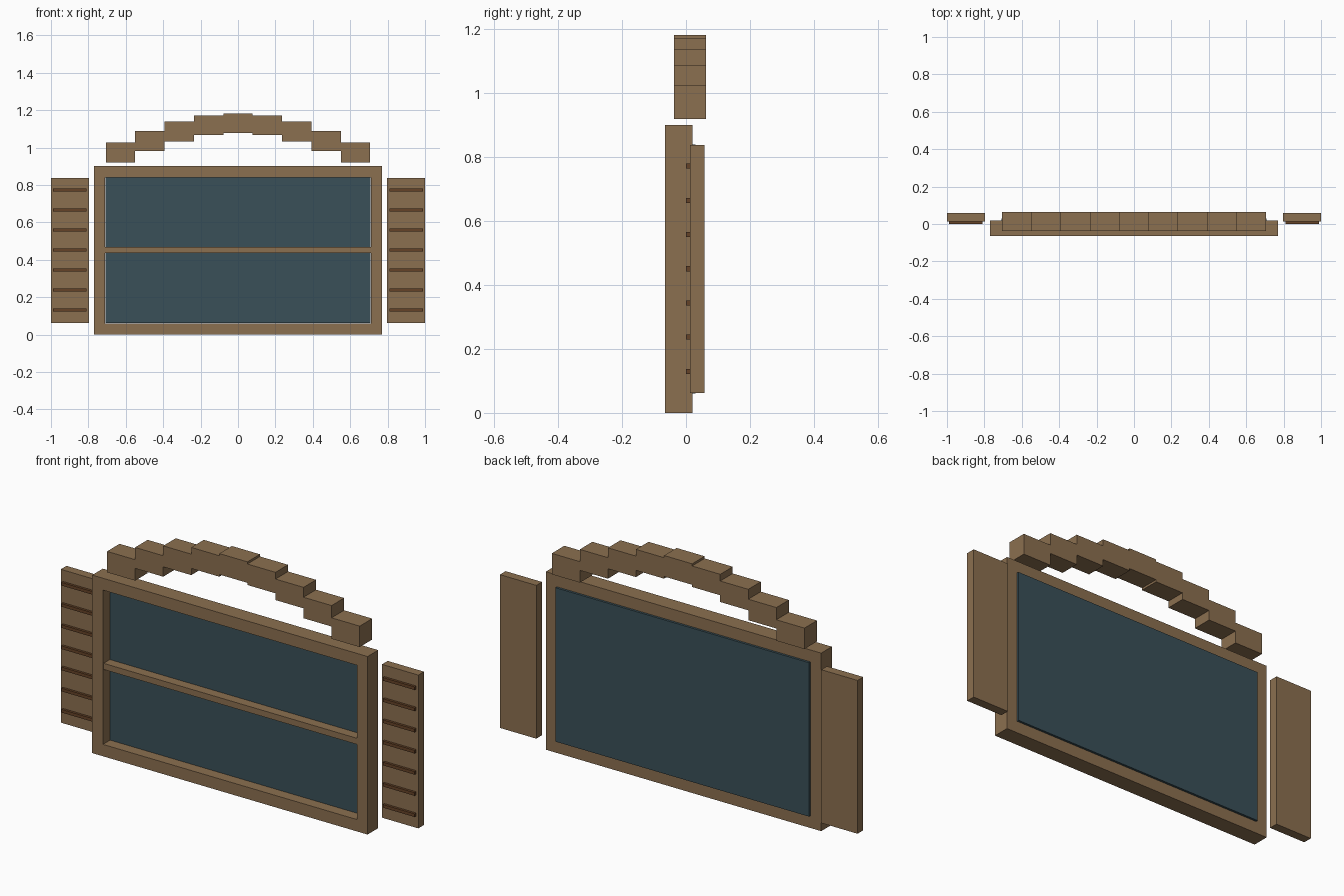
import bpy, bmesh

if "Cube" in bpy.data.objects:
    bpy.data.objects.remove(bpy.data.objects["Cube"])


def material(name, color):
    m = bpy.data.materials.new(name)
    m.diffuse_color = (*color, 1)
    m.use_nodes = True
    m.node_tree.nodes["Principled BSDF"].inputs["Base Color"].default_value = m.diffuse_color
    return m


WOOD = material("wood", (0.26, 0.16, 0.08))
DARK = material("dark_wood", (0.13, 0.055, 0.02))
GLASS = material("glass", (0.042, 0.08, 0.098))


def add_object(name, bm, mat):
    bmesh.ops.recalc_face_normals(bm, faces=bm.faces)
    mesh = bpy.data.meshes.new(name)
    bm.to_mesh(mesh)
    bm.free()
    mesh.materials.append(mat)
    obj = bpy.data.objects.new(name, mesh)
    bpy.context.collection.objects.link(obj)
    return obj


def box(name, x, y, z, mat):
    """Box given by (min, max) ranges on each axis."""
    bm = bmesh.new()
    bmesh.ops.create_cube(bm, size=1)
    for v in bm.verts:
        v.co = [(r[0] + r[1]) / 2 + c * (r[1] - r[0])
                for r, c in zip((x, y, z), v.co)]
    return add_object(name, bm, mat)


# Window frame: a mitred rectangular ring swept from four corner loops
bm = bmesh.new()
loops = []
for inset, y in ((0, -0.065), (0.06, -0.065), (0.06, 0.02), (0, 0.02)):
    w, lo, hi = 0.77 - inset, inset, 0.9 - inset
    loops.append([bm.verts.new((px, y, pz)) for px, pz in
                  ((-w, lo), (w, lo), (w, hi), (-w, hi))])
for i in range(4):
    a, b = loops[i], loops[(i + 1) % 4]
    for j in range(4):
        k = (j + 1) % 4
        bm.faces.new((a[j], a[k], b[k], b[j]))
add_object("window_frame", bm, WOOD)

# Glass pane and cross bar
box("glass_pane", (-0.709, 0.709), (-0.01, 0.03), (0.061, 0.839), GLASS)
box("cross_bar", (-0.71, 0.71), (-0.06, 0.0), (0.437, 0.468), WOOD)

# Stepped arch above the window
STEP = 0.157
tops = (1.183, 1.172, 1.138, 1.088, 1.026)
for i in range(-4, 5):
    top = tops[abs(i)]
    box(f"arch_block_{i + 5}", ((i - 0.5) * STEP, (i + 0.5) * STEP),
        (-0.037, 0.063), (top - 0.106, top), WOOD)

# Shutters with raised slats
for side, s in (("left", -1), ("right", 1)):
    box(f"{side}_shutter", sorted((s * 0.797, s * 1.0)), (0.0125, 0.058),
        (0.063, 0.838), WOOD)
    for i in range(7):
        z = 0.13 + i * 0.107
        box(f"{side}_slat_{i + 1}", sorted((s * 0.81, s * 0.988)),
            (0.0, 0.015), (z - 0.008, z + 0.008), DARK)
